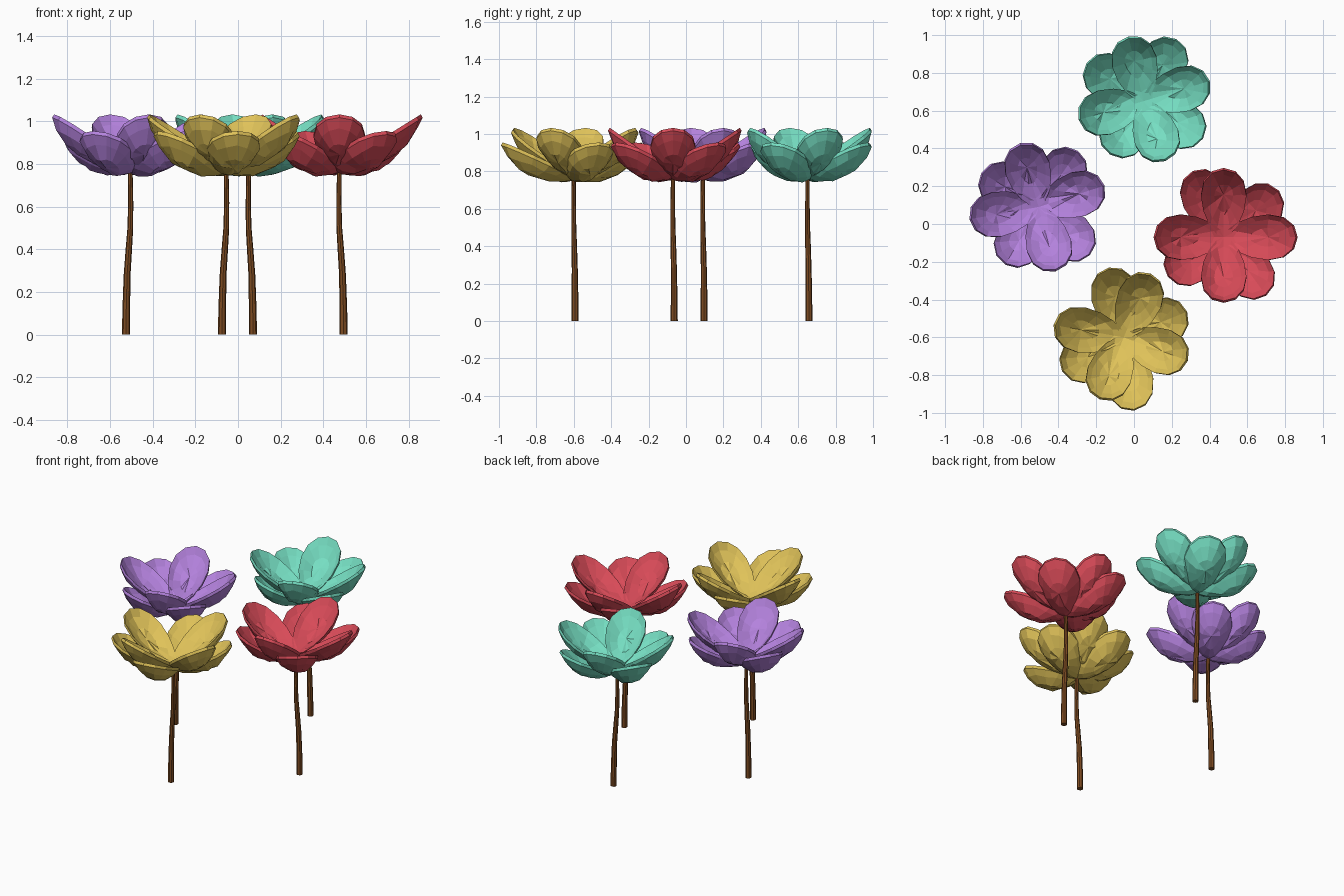
import bpy, bmesh, math, random
from mathutils import Vector, Matrix

if "Cube" in bpy.data.objects:
    bpy.data.objects.remove(bpy.data.objects["Cube"])

random.seed(4)

def material(name, rgb):
    m = bpy.data.materials.new(name)
    m.diffuse_color = (*rgb, 1)
    m.use_nodes = True
    m.node_tree.nodes["Principled BSDF"].inputs["Base Color"].default_value = m.diffuse_color
    return m

def finish(bm, name, mat):
    me = bpy.data.meshes.new(name)
    bm.to_mesh(me)
    bm.free()
    me.materials.append(mat)
    ob = bpy.data.objects.new(name, me)
    bpy.context.collection.objects.link(ob)
    return ob

def add_petal(bm, origin, angle, inner, tip, half_w, depth, belly):
    """Closed faceted spoon; inner and tip are (radius, z) ends of its rim."""
    a, b = Vector(inner), Vector(tip)
    half = (b - a).length / 2
    tilt = math.atan2(b.y - a.y, b.x - a.x)
    mid = (a + b) / 2
    mat = (Matrix.Translation((origin[0], origin[1], 0))
           @ Matrix.Rotation(math.radians(angle), 4, 'Z')
           @ Matrix.Translation((mid.x, 0, mid.y))
           @ Matrix.Rotation(-tilt, 4, 'Y'))
    n = 14
    rims = []
    # inner surface, then the deeper outer surface
    for drop, deep, flip in ((0, depth, False), (0.018, belly, True)):
        centre = bm.verts.new(mat @ Vector((0.02, 0, -deep - drop)))
        prev = None
        for r in (0.42, 0.78, 1.0):
            ring = []
            for i in range(n):
                t = 2 * math.pi * i / n
                x = half * r * math.cos(t)
                y = half_w * r * math.sin(t) * (1 + 0.25 * math.cos(t))
                jit = random.uniform(-0.007, 0.007) if r < 1 else 0
                z = -deep * (1 - r ** 2.2) - drop + jit
                ring.append(bm.verts.new(mat @ Vector((x, y, z))))
            for i in range(n):
                j = (i + 1) % n
                f = ((centre, ring[i], ring[j]) if prev is None
                     else (prev[i], ring[i], ring[j], prev[j]))
                bm.faces.new(f[::-1] if flip else f)
            prev = ring
        rims.append(prev)
    # rim band joining both surfaces
    for i in range(n):
        j = (i + 1) % n
        bm.faces.new((rims[0][i], rims[1][i], rims[1][j], rims[0][j]))

def blossom(name, origin, upper, lower, mat):
    bm = bmesh.new()
    # tall upper petals, then the flatter lower petals between them
    for angle, reach in upper:
        add_petal(bm, origin, angle, (0.0, 0.795), (reach - 0.008, 1.033), 0.117, 0.055, 0.08)
    for angle, reach in lower:
        add_petal(bm, origin, angle, (-0.015, 0.775), (reach - 0.005, 0.955), 0.122, 0.055, 0.085)
    finish(bm, name, mat)

def stem(name, top, side, mat):
    # gently S-shaped tapering tube: z, sideways offset, radius
    path = [(0, 0.02, 0.019), (0.12, 0.019, 0.018), (0.28, 0.015, 0.016),
            (0.40, 0.007, 0.015), (0.50, 0.0, 0.0135), (0.62, -0.002, 0.012),
            (0.76, 0.0, 0.011)]
    bm = bmesh.new()
    n = 8
    rings = []
    for z, off, r in path:
        rings.append([bm.verts.new((top[0] + side * off + r * math.cos(2 * math.pi * i / n),
                                    top[1] + off * 0.35 + r * math.sin(2 * math.pi * i / n), z))
                      for i in range(n)])
    for a, b in zip(rings, rings[1:]):
        for i in range(n):
            j = (i + 1) % n
            bm.faces.new((a[i], a[j], b[j], b[i]))
    bm.faces.new(rings[0][::-1])
    bm.faces.new(rings[-1])
    finish(bm, name, mat)

brown = material("stem brown", (0.21, 0.072, 0.016))
# name, colour, centre, stem bend side, upper and lower petals (angle, reach)
flowers = [
    ("teal", (0.18, 0.73, 0.54), (0.05, 0.65), 1,
     [(103, 0.35), (17, 0.365), (196, 0.355), (290, 0.335)],
     [(62, 0.37), (146, 0.36), (238, 0.33), (328, 0.37)]),
    ("purple", (0.46, 0.225, 0.73), (-0.505, 0.09), -1,
     [(106, 0.35), (18, 0.365), (190, 0.37), (285, 0.35)],
     [(55, 0.36), (149, 0.35), (240, 0.35), (317, 0.37)]),
    ("red", (0.69, 0.07, 0.098), (0.475, -0.07), 1,
     [(0, 0.39), (90, 0.365), (180, 0.37), (270, 0.345)],
     [(40, 0.38), (115, 0.385), (215, 0.36), (306, 0.38)]),
    ("yellow", (0.74, 0.54, 0.10), (-0.055, -0.60), -1,
     [(67, 0.365), (340, 0.36), (249, 0.35), (170, 0.375)],
     [(102, 0.375), (22, 0.36), (278, 0.39), (209, 0.37)]),
]
for name, rgb, pos, side, upper, lower in flowers:
    blossom(name + "_blossom", pos, upper, lower, material("petal " + name, rgb))
    stem(name + "_stem", pos, side, brown)
